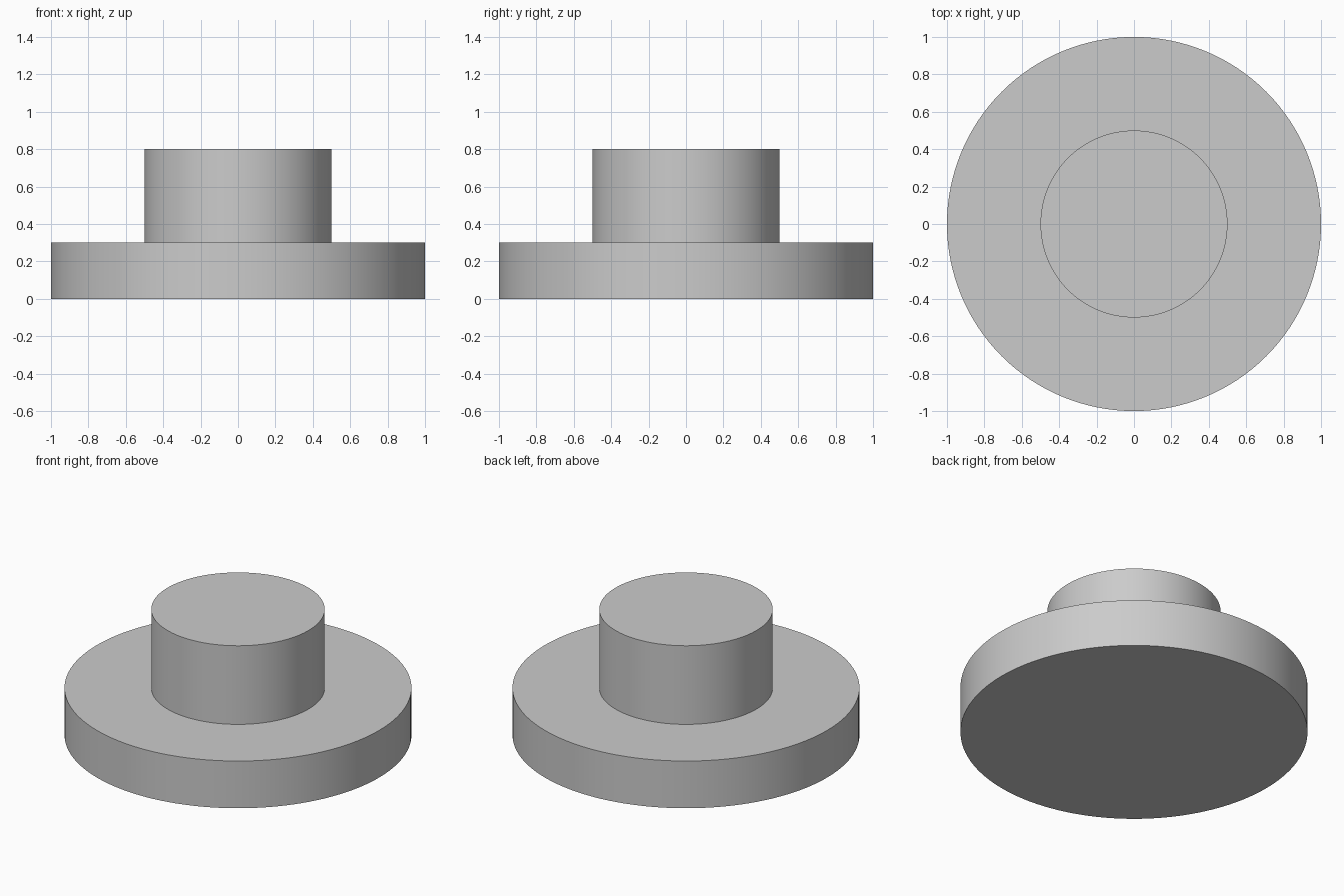
import bpy
import math

if "Cube" in bpy.data.objects:
    bpy.data.objects.remove(bpy.data.objects["Cube"])


def lathe(name, profile, sides=128):
    """Revolve an (r, z) profile around the z axis into one closed solid."""
    verts, faces = [], []
    for r, z in profile:
        for i in range(sides):
            a = 2 * math.pi * i / sides
            verts.append((r * math.cos(a), r * math.sin(a), z))
    for k in range(len(profile) - 1):
        for i in range(sides):
            j = (i + 1) % sides
            faces.append((k * sides + i, k * sides + j,
                          (k + 1) * sides + j, (k + 1) * sides + i))
    # End caps
    faces.append(tuple(reversed(range(sides))))
    top = (len(profile) - 1) * sides
    faces.append(tuple(range(top, top + sides)))
    mesh = bpy.data.meshes.new(name)
    mesh.from_pydata(verts, [], faces)
    obj = bpy.data.objects.new(name, mesh)
    bpy.context.collection.objects.link(obj)
    bpy.ops.object.select_all(action='DESELECT')
    obj.select_set(True)
    bpy.context.view_layer.objects.active = obj
    bpy.ops.object.shade_smooth_by_angle(angle=math.radians(30))
    return obj


# Wide disc base with a narrower cylindrical boss on top
lathe("flanged_boss", [(1.0, 0.0), (1.0, 0.3), (0.5, 0.3), (0.5, 0.8)])
